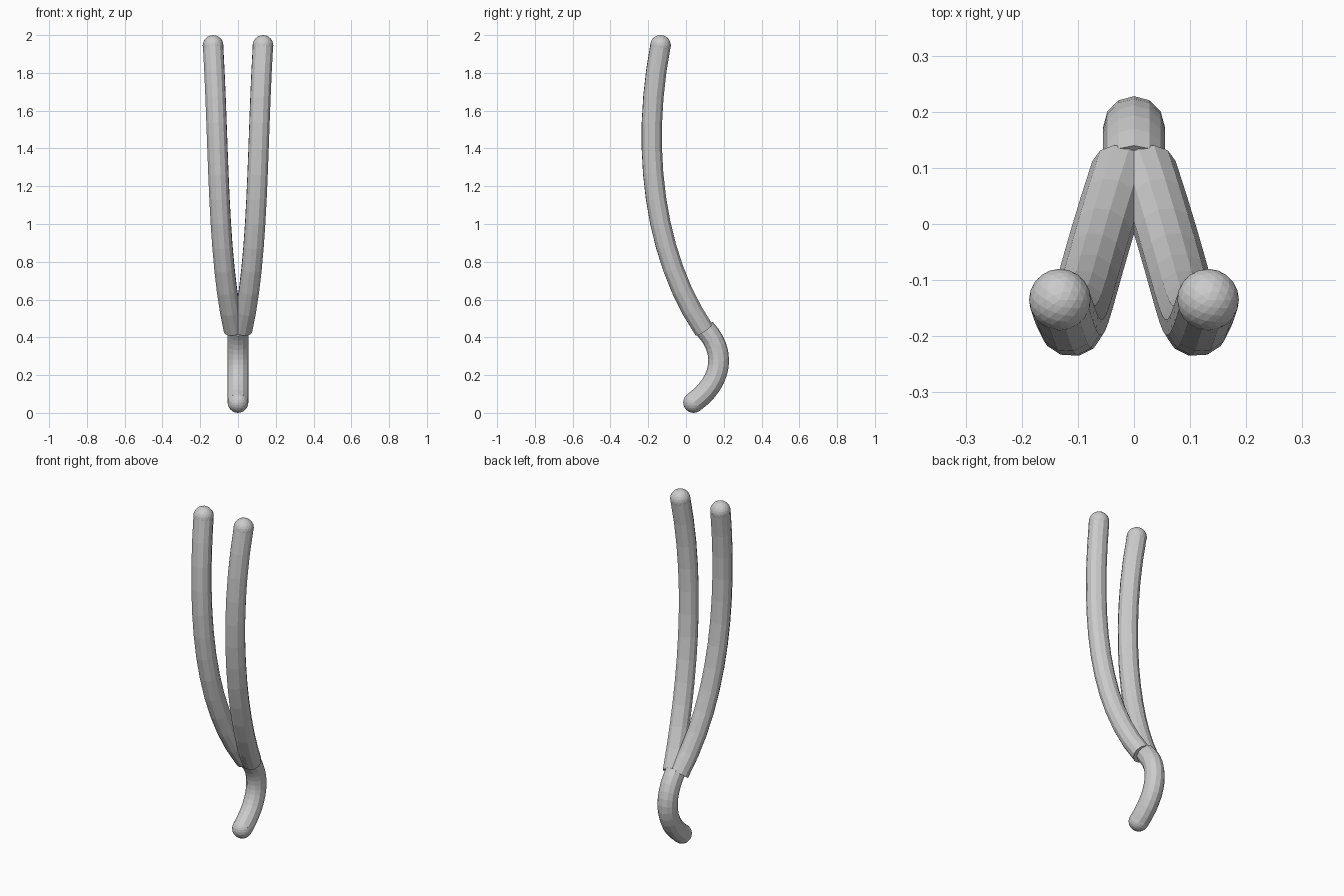
import bpy

if "Cube" in bpy.data.objects:
    bpy.data.objects.remove(bpy.data.objects["Cube"])

RADIUS = 0.055

grey = bpy.data.materials.new("light grey")
grey.use_nodes = True
grey.diffuse_color = (0.6, 0.6, 0.6, 1)
grey.node_tree.nodes["Principled BSDF"].inputs["Base Color"].default_value = (0.6, 0.6, 0.6, 1)


def tube(name, start, handle_a, handle_b, end):
    """Twelve-sided capped tube swept along one Bezier segment."""
    curve = bpy.data.curves.new(name, "CURVE")
    curve.dimensions = "3D"
    curve.resolution_u = 12
    curve.bevel_depth = RADIUS
    curve.bevel_resolution = 4
    curve.use_fill_caps = True
    spline = curve.splines.new("BEZIER")
    spline.bezier_points.add(1)
    spline.use_smooth = False
    a, b = spline.bezier_points
    for point in (a, b):
        point.handle_left_type = point.handle_right_type = "FREE"
    a.co, a.handle_left, a.handle_right = start, start, handle_a
    b.co, b.handle_left, b.handle_right = end, handle_b, end
    obj = bpy.data.objects.new(name, curve)
    bpy.context.collection.objects.link(obj)
    curve.materials.append(grey)
    bpy.ops.object.select_all(action="DESELECT")
    obj.select_set(True)
    bpy.context.view_layer.objects.active = obj
    bpy.ops.object.convert(target="MESH")


def ball(name, centre):
    """Faceted round tip closing a tube end."""
    bpy.ops.mesh.primitive_ico_sphere_add(subdivisions=3, radius=RADIUS, location=centre)
    obj = bpy.context.object
    obj.name = name
    obj.data.materials.append(grey)


# Hooked handle below the fork
foot = (0, 0.04, RADIUS)
tube("handle", foot, (0, 0.2, 0.17), (0, 0.21, 0.33), (0, 0.1, 0.445))
ball("handle_tip", foot)

# Mirrored pair of long curved prongs
for side, s in (("left", 1), ("right", -1)):
    top = (0.132 * s, -0.135, 2 - RADIUS)
    tube(side + "_prong", (0.022 * s, 0.095, 0.44), (0.11 * s, -0.17, 0.83),
         (0.1 * s, -0.24, 1.4), top)
    ball(side + "_prong_tip", top)
